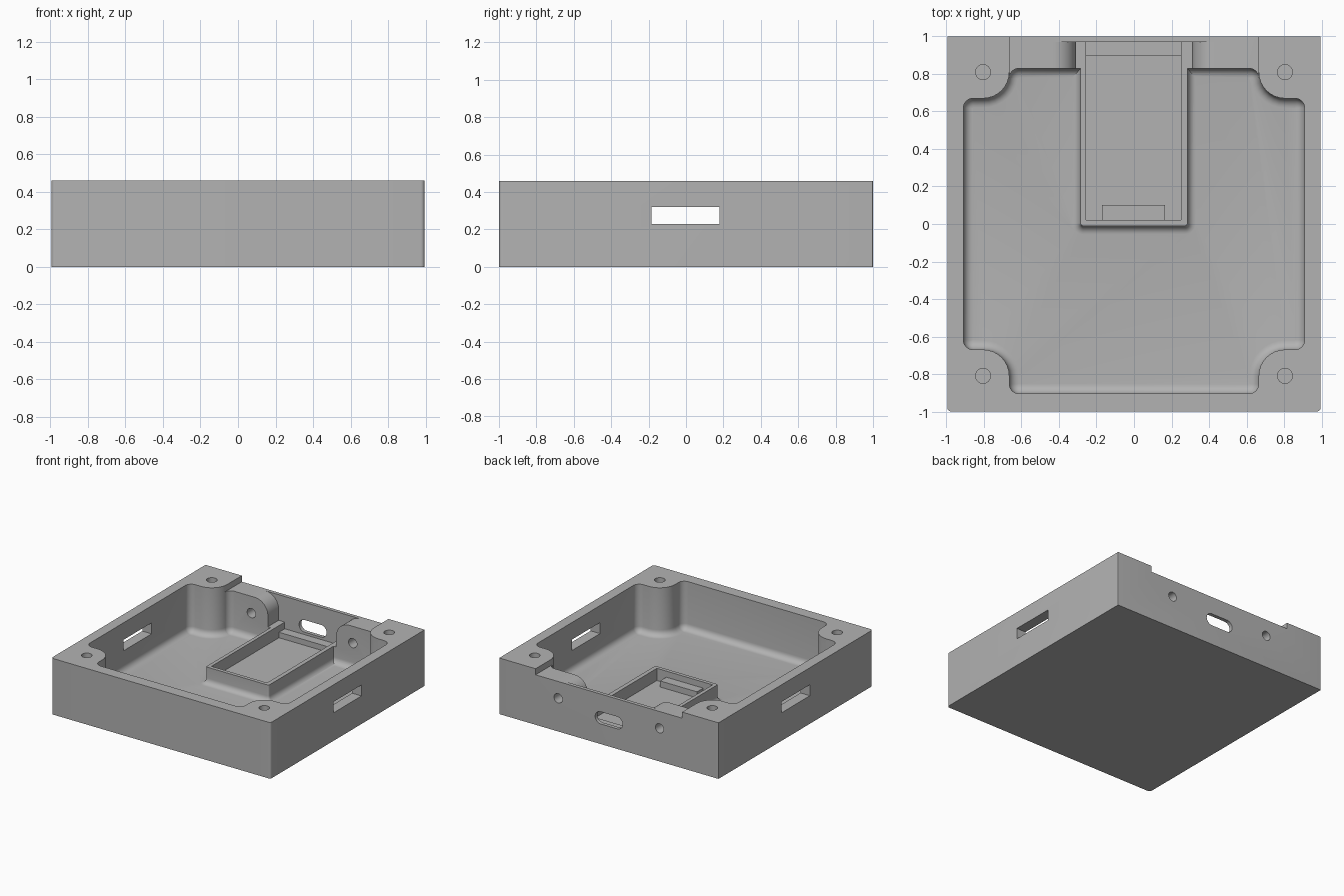
import bpy, bmesh, math
from mathutils import Vector

if "Cube" in bpy.data.objects:
    bpy.data.objects.remove(bpy.data.objects["Cube"])

grey = bpy.data.materials.new("plain_grey")
grey.use_nodes = True
grey.diffuse_color = (0.45, 0.45, 0.45, 1)
grey.node_tree.nodes["Principled BSDF"].inputs["Base Color"].default_value = (0.45, 0.45, 0.45, 1)

FLOOR, FILLET, TOP, LOW_TOP, RIM = 0.065, 0.05, 0.46, 0.41, 0.2


def loft(name, rings):
    """Closed solid through rings that share a point count."""
    bm = bmesh.new()
    loops = [[bm.verts.new(p) for p in ring] for ring in rings]
    n = len(loops[0])
    for a, b in zip(loops, loops[1:]):
        for i in range(n):
            j = (i + 1) % n
            bm.faces.new((a[i], a[j], b[j], b[i]))
    bm.faces.new(loops[0][::-1])
    bm.faces.new(loops[-1])
    bmesh.ops.recalc_face_normals(bm, faces=bm.faces)
    mesh = bpy.data.meshes.new(name)
    bm.to_mesh(mesh)
    bm.free()
    mesh.materials.append(grey)
    ob = bpy.data.objects.new(name, mesh)
    bpy.context.collection.objects.link(ob)
    return ob


def outline(corners, inset, z, steps=8):
    """Rounded square-cornered outline (x, y, radius), counter-clockwise, moved inward."""
    ring = []
    for i, (x, y, r) in enumerate(corners):
        p = Vector((x, y))
        a = (p - Vector(corners[i - 1][:2])).normalized()
        b = (Vector(corners[(i + 1) % len(corners)][:2]) - p).normalized()
        p = p + inset * Vector((-a.y - b.y, a.x + b.x))
        convex = a.x * b.y - a.y * b.x > 0
        r = max(r - inset if convex else r + inset, 0.004)
        centre = p - a * r + b * r
        for k in range(steps + 1):
            t = k / steps * math.pi / 2
            q = centre - b * r * math.cos(t) + a * r * math.sin(t)
            ring.append((q.x, q.y, z))
    return ring


def box(name, x0, x1, y0, y1, z0, z1):
    return loft(name, [[(x0, y0, z), (x1, y0, z), (x1, y1, z), (x0, y1, z)] for z in (z0, z1)])


def prism_y(name, profile, y0, y1):
    return loft(name, [[(x, y, z) for x, z in profile] for y in (y0, y1)])


def circle(cx, cz, r, n=32):
    return [(cx + r * math.cos(2 * math.pi * i / n), cz + r * math.sin(2 * math.pi * i / n))
            for i in range(n)]


def combine(body, other, operation):
    mod = body.modifiers.new(operation, "BOOLEAN")
    mod.operation, mod.solver, mod.object = operation, "EXACT", other
    bpy.context.view_layer.objects.active = body
    bpy.ops.object.modifier_apply(modifier=mod.name)
    bpy.data.objects.remove(other)


def cut(body, other):
    combine(body, other, "DIFFERENCE")


# Outer block with softened front corners
block = [(-0.995, -1, 0.02), (0.995, -1, 0.02), (0.995, 1, 0.004), (-0.995, 1, 0.004)]
body = loft("enclosure_body", [outline(block, 0, z) for z in (0, TOP)])

# Cavity around four corner screw posts, with a filleted floor
half = [(0.665, -0.905, 0.052), (0.665, -0.67, 0.14), (0.91, -0.67, 0.052),
        (0.91, 0.67, 0.052), (0.665, 0.67, 0.14), (0.665, 0.83, 0.052)]
cavity = half + [(-x, y, r) for x, y, r in reversed(half)]
rings = []
for k in range(7):
    t = k / 6 * math.pi / 2
    rings.append(outline(cavity, FILLET * (1 - math.sin(t)), FLOOR + FILLET * (1 - math.cos(t))))
rings.append(outline(cavity, 0, TOP + 0.1))
cut(body, loft("cavity_cutter", rings))

# Lowered back wall
cut(body, box("back_wall_cutter", -0.665, 0.665, 0.7, 1.1, LOW_TOP, 0.7))

# Cradle with a flared foot
cradle = [(-0.285, -0.01, 0.015), (0.285, -0.01, 0.015), (0.285, 0.9, 0.015), (-0.285, 0.9, 0.015)]
flare = 0.045
rings = [outline(cradle, -flare, FLOOR - 0.03)]
for k in range(7):
    t = k / 6 * math.pi / 2
    rings.append(outline(cradle, -flare * (1 - math.sin(t)), FLOOR + flare * (1 - math.cos(t))))
rings.append(outline(cradle, 0, RIM))
combine(body, loft("cradle", rings), "UNION")

# Gap between the two rounded mounting ears
right = [(0.31, RIM)]
for k in range(11):
    t = k / 10 * math.pi / 2
    right.append((0.43 - 0.12 * math.cos(t), LOW_TOP - 0.12 + 0.12 * math.sin(t)))
right.append((0.43, 0.6))
cut(body, prism_y("ear_gap_cutter", right + [(-x, z) for x, z in reversed(right)], 0.78, 0.97))

# Cradle pocket, rear ledge and front stop
cut(body, box("pocket_cutter", -0.255, 0.25, 0.02, 0.97, 0.145, 0.3))
cut(body, box("pocket_floor_cutter", -0.255, 0.25, 0.02, 0.895, 0.1, 0.25))
combine(body, box("front_stop", -0.17, 0.165, 0.01, 0.1, 0.09, 0.15), "UNION")

# Side slots
cut(body, box("side_slot_cutter", -1.1, 1.1, -0.185, 0.18, 0.23, 0.32))

# Connector slot with round ends
slot = []
for side in (1, -1):
    for k in range(13):
        t = -math.pi / 2 + k / 12 * math.pi
        slot.append((side * (0.075 + 0.05 * math.cos(t)), 0.215 + side * 0.05 * math.sin(t)))
cut(body, prism_y("connector_slot_cutter", slot, 0.93, 1.1))

# Screw holes through the ears and down into the posts
for sx in (-1, 1):
    cut(body, prism_y("ear_hole_cutter", circle(sx * 0.46, 0.272, 0.038), 0.7, 1.1))
    for sy in (-1, 1):
        rings = [[(x, y, z) for x, y in circle(sx * 0.805, sy * 0.81, 0.04)] for z in (0.15, 0.6)]
        cut(body, loft("post_hole_cutter", rings))

bpy.ops.object.select_all(action="DESELECT")
body.select_set(True)
bpy.context.view_layer.objects.active = body
bpy.ops.object.shade_smooth_by_angle(angle=math.radians(30))
